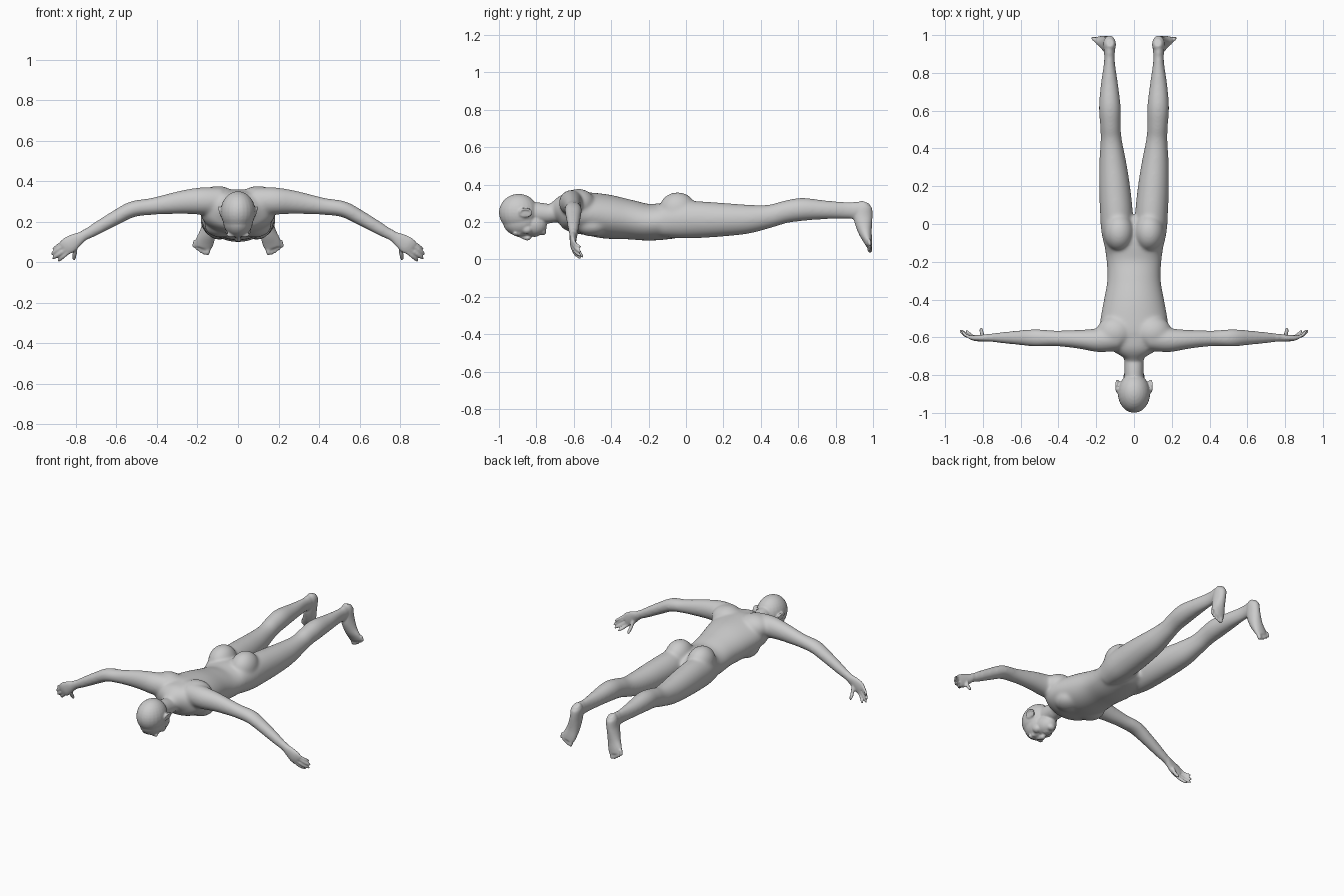
import bpy, bmesh, math
from mathutils import Vector, Matrix

if "Cube" in bpy.data.objects:
    bpy.data.objects.remove(bpy.data.objects["Cube"])

skin = bpy.data.materials.new("matte grey")
skin.use_nodes = True
grey = (0.6, 0.6, 0.6, 1)
skin.diffuse_color = grey
skin.node_tree.nodes["Principled BSDF"].inputs["Base Color"].default_value = grey

bm = bmesh.new()
X, Y, Z = Vector((1, 0, 0)), Vector((0, 1, 0)), Vector((0, 0, 1))


def spline(rows, steps=5):
    """Smooth the rows of a tube with a Catmull-Rom curve."""
    rows = [Vector(r) for r in rows]
    out = []
    for i in range(len(rows) - 1):
        a, b, c, d = (rows[max(0, min(len(rows) - 1, i + k))] for k in (-1, 0, 1, 2))
        for s in range(steps):
            t = s / steps
            out.append(b + (c - a) * t / 2 + (a * 2 - b * 5 + c * 4 - d) * t * t / 2
                       + (b * 3 - a - c * 3 + d) * t ** 3 / 2)
    return out + [rows[-1]]


def tube(rows, side, mirror=1, sides=24):
    """Loft ellipses; a row is x, y, z, radius along side, other radius."""
    rows = spline(rows)
    centres = [Vector(r[:3]) for r in rows]
    rings = []
    for i, r in enumerate(rows):
        tangent = (centres[min(i + 1, len(rows) - 1)] - centres[max(i - 1, 0)]).normalized()
        u = (side - tangent * side.dot(tangent)).normalized()
        v = tangent.cross(u)
        ring = []
        for k in range(sides):
            ang = math.tau * k / sides
            p = centres[i] + u * r[3] * math.cos(ang) + v * r[4] * math.sin(ang)
            ring.append(bm.verts.new((p.x * mirror, p.y, p.z)))
        rings.append(ring)
    for a, b in zip(rings, rings[1:]):
        for k in range(sides):
            n = (k + 1) % sides
            bm.faces.new((a[k], a[n], b[n], b[k]))
    bm.faces.new(rings[0])
    bm.faces.new(rings[-1])


def ball(centre, radii, mirror=1, tilt=0):
    x, y, z = centre
    m = (Matrix.Translation((x * mirror, y, z)) @ Matrix.Rotation(tilt, 4, "X")
         @ Matrix.Diagonal((*radii, 1)))
    bmesh.ops.create_uvsphere(bm, u_segments=24, v_segments=16, radius=1, matrix=m)


def finger(base, tip, radius, side, mirror, bend):
    """Round-ended digit with a slight curl."""
    base, tip = Vector(base), Vector(tip)
    rows = []
    for t, scale in ((0, 1), (0.5, 1), (0.85, 0.9), (1, 0.45)):
        p = base.lerp(tip, t) + bend * t * t
        rows.append((*p, radius * scale, radius * scale))
    tube(rows, side, mirror, 12)


# Torso and neck
tube([(0, y, z, a, b) for y, z, a, b in (
    (-.71, .265, .05, .045), (-.66, .265, .13, .085), (-.6, .252, .18, .108),
    (-.52, .243, .18, .115), (-.42, .228, .163, .118), (-.3, .212, .142, .106),
    (-.2, .198, .145, .098), (-.1, .205, .158, .098), (-.02, .205, .16, .085),
    (.04, .2, .12, .05))], X, sides=40)
tube([(0, y, z, a, b) for y, z, a, b in (
    (-.62, .28, .08, .07), (-.68, .26, .06, .06), (-.72, .245, .052, .052),
    (-.78, .247, .05, .056), (-.86, .25, .05, .06))], X)

# Head and face
ball((0, -.895, .25), (.086, .105, .1))
ball((0, -.885, .205), (.074, .095, .082))
ball((0, -.825, .185), (.058, .082, .062), tilt=-.15)
ball((0, -.768, .15), (.026, .022, .022))
tube([(0, -.905, .135, .008, .012), (0, -.87, .122, .01, .014),
      (0, -.845, .113, .017, .013), (0, -.832, .126, .012, .01)], X, sides=12)
ball((0, -.81, .128), (.024, .007, .009))
ball((0, -.797, .13), (.021, .007, .009))

for m in (1, -1):
    # Brow, eye, cheek and ear
    ball((.032, -.913, .135), (.026, .01, .012), m)
    ball((.032, -.892, .14), (.017, .011, .014), m)
    ball((.04, -.85, .16), (.026, .03, .026), m)
    ring = []
    for k in range(10):
        ang = math.tau * k / 9
        ring.append((.088 + .006 * math.sin(ang), -.858 + .03 * math.cos(ang),
                     .25 + .02 * math.sin(ang), .007, .007))
    tube(ring, X, m, 10)
    ball((.083, -.858, .248), (.009, .028, .018), m)

    # Shoulder blade, chest and buttock
    ball((.1, -.575, .3), (.1, .09, .077), m)
    ball((.08, -.5, .18), (.085, .09, .058), m)
    ball((.08, -.045, .265), (.08, .1, .094), m)

    # Arm down to the palm
    tube([(.08, -.605, .3, .065, .07), (.18, -.615, .302, .064, .068),
          (.26, -.612, .298, .054, .06), (.34, -.608, .288, .046, .051),
          (.43, -.605, .275, .042, .042), (.52, -.603, .262, .047, .04),
          (.6, -.602, .222, .04, .037), (.7, -.602, .165, .03, .032),
          (.765, -.602, .128, .021, .027), (.8, -.604, .108, .018, .036),
          (.835, -.604, .085, .016, .043), (.86, -.6, .069, .011, .038)], Y, m)

    # Fingers and thumb
    for base, tip, r in (((.872, -.598, .094), (.913, -.592, .066), .0085),
                         ((.865, -.6, .08), (.922, -.592, .04), .0095),
                         ((.852, -.602, .062), (.915, -.592, .018), .01),
                         ((.838, -.602, .048), (.888, -.592, .006), .0095),
                         ((.8, -.596, .086), (.81, -.58, .012), .011)):
        finger(base, tip, r, Y, m, Y * .03)

    # Leg
    tube([(x, y, z, a, b) for x, y, z, a, b in (
        (.085, -.14, .2, .065, .08), (.09, -.04, .21, .083, .098),
        (.093, .06, .212, .087, .099), (.103, .2, .212, .082, .09),
        (.113, .33, .215, .071, .078), (.121, .45, .231, .056, .062),
        (.125, .53, .253, .055, .06), (.128, .62, .267, .058, .062),
        (.13, .74, .265, .046, .051), (.13, .86, .262, .029, .045),
        (.13, .94, .262, .03, .047))], X, m)

    # Foot with heel and ball
    tube([(.126, .96, .305, .018, .022), (.128, .952, .28, .032, .044),
          (.134, .947, .22, .034, .05), (.148, .957, .15, .04, .037),
          (.165, .972, .1, .046, .024), (.174, .98, .072, .042, .016)], X, m)

    # Toes, from the big one outward
    for k, drop in enumerate((.036, .037, .047, .058, .072)):
        x = .145 + .0165 * k
        finger((x, .978, .085 + .006 * k), (x + .008, .982, drop),
               .013 if k == 0 else .0095, X, m, Y * .004)

# Fuse the parts into one skin
bmesh.ops.recalc_face_normals(bm, faces=bm.faces)
rough = bpy.data.meshes.new("rough")
bm.to_mesh(rough)
bm.free()
body = bpy.data.objects.new("body", rough)
bpy.context.collection.objects.link(body)
remesh = body.modifiers.new("fuse", "REMESH")
remesh.mode = "VOXEL"
remesh.voxel_size = 0.0052
graph = bpy.context.evaluated_depsgraph_get()
fused = bpy.data.meshes.new_from_object(body.evaluated_get(graph))
body.modifiers.clear()
body.data = fused
bpy.data.meshes.remove(rough)

# Blend the large forms strongly and the small features lightly
bm = bmesh.new()
bm.from_mesh(fused)
large = [v for v in bm.verts if abs(v.co.x) < .76 and -.73 < v.co.y < .9]
for verts, repeats in ((large, 25), (bm.verts[:], 3)):
    for _ in range(repeats):
        bmesh.ops.smooth_vert(bm, verts=verts, factor=.5,
                              use_axis_x=True, use_axis_y=True, use_axis_z=True)
for f in bm.faces:
    f.smooth = True
    f.material_index = 0
bm.to_mesh(fused)
bm.free()
fused.name = "body"
fused.materials.clear()
fused.materials.append(skin)
